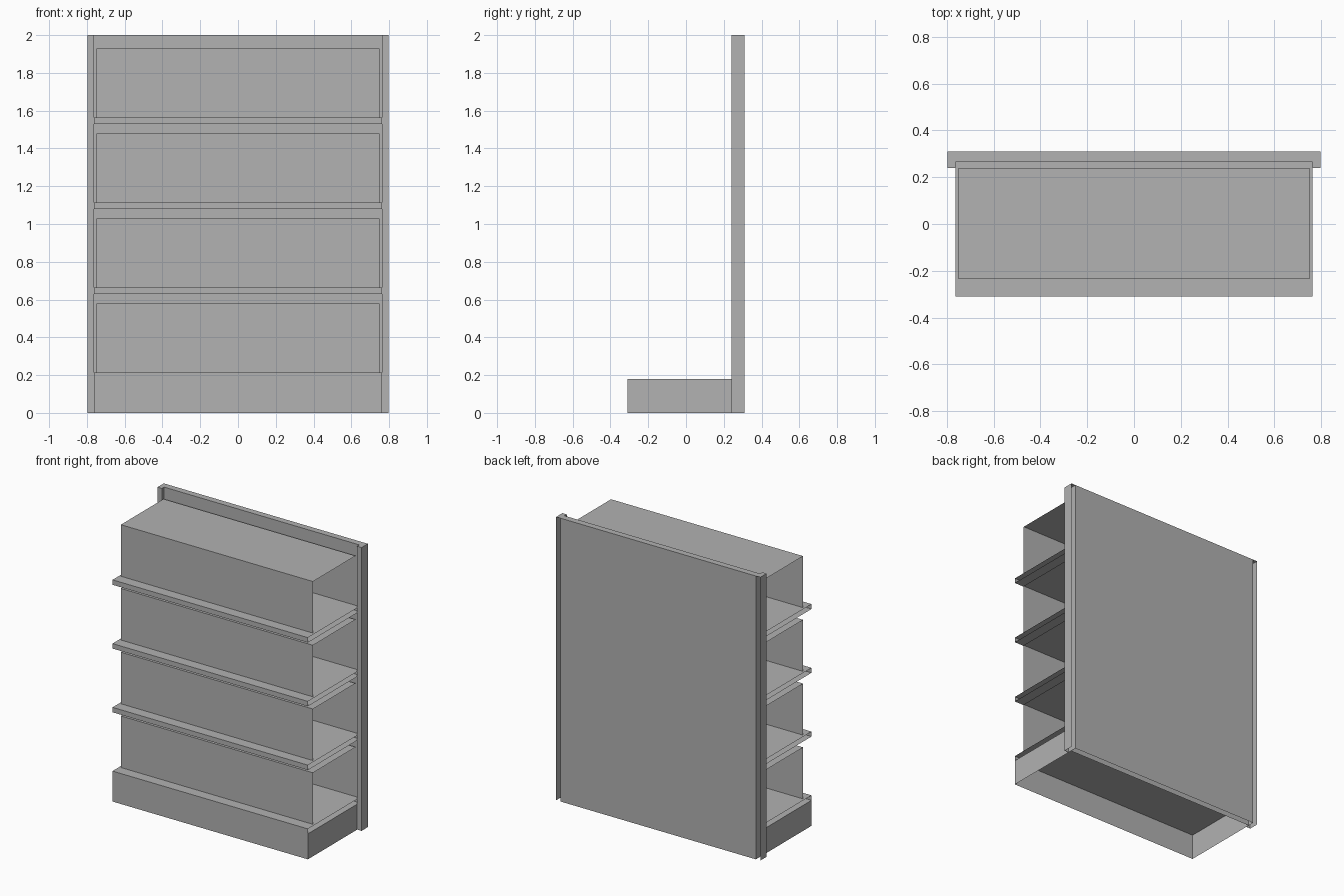
import bpy
import bmesh

cube = bpy.data.objects.get("Cube")
if cube:
    bpy.data.objects.remove(cube, do_unlink=True)

grey = bpy.data.materials.new("plain grey")
colour = (0.445, 0.445, 0.445, 1.0)
grey.diffuse_color = colour
grey.use_nodes = True
grey.node_tree.nodes["Principled BSDF"].inputs["Base Color"].default_value = colour


def sheet_box(name, x, y, z, sides):
    """Box of thin sheet metal that keeps only the named sides."""
    bm = bmesh.new()
    bmesh.ops.create_cube(bm, size=1)
    bm.normal_update()
    directions = {"left": (0, 1), "right": (0, -1), "back": (1, 1),
                  "front": (1, -1), "top": (2, 1), "bottom": (2, -1)}
    keep = [directions[s] for s in sides.split()]
    unwanted = [f for f in bm.faces
                if not any(f.normal[axis] * sign > 0.5 for axis, sign in keep)]
    bmesh.ops.delete(bm, geom=unwanted, context="FACES")
    for v in bm.verts:
        for axis, (low, high) in enumerate((x, y, z)):
            v.co[axis] = high if v.co[axis] > 0 else low
    mesh = bpy.data.meshes.new(name)
    bm.to_mesh(mesh)
    bm.free()
    mesh.materials.append(grey)
    obj = bpy.data.objects.new(name, mesh)
    bpy.context.collection.objects.link(obj)
    return obj


WIDTH = 0.763     # half width of shelves and panel
OUTER = 0.797     # half width over the posts
FRONT, RECESS, POST, BACK = -0.31, 0.265, 0.24, 0.31
LIP = 0.035
span = (-WIDTH, WIDTH)

# Hollow back panel, open underneath
sheet_box("back_panel", span, (RECESS, BACK), (0, 2), "front back top")

# Posts: channels open at the back and the foot
sheet_box("left_post", (WIDTH, OUTER), (POST, BACK), (0, 2), "front left right top")
sheet_box("right_post", (-OUTER, -WIDTH), (POST, BACK), (0, 2), "front left right top")

# Plinth, open underneath
sheet_box("base", span, (FRONT, RECESS), (0, 0.18), "front left right")

# Shelves with open ends, each carrying a block of stock made of two sheets
for i in range(4):
    z = 0.18 + 0.45 * i
    sheet_box(f"shelf_{i + 1}", span, (FRONT, RECESS), (z, z + LIP), "front top bottom")
    sheet_box(f"stock_{i + 1}", (-0.75, 0.75), (-0.235, POST),
              (z + LIP, z + 0.397 + 0.002), "front top")
